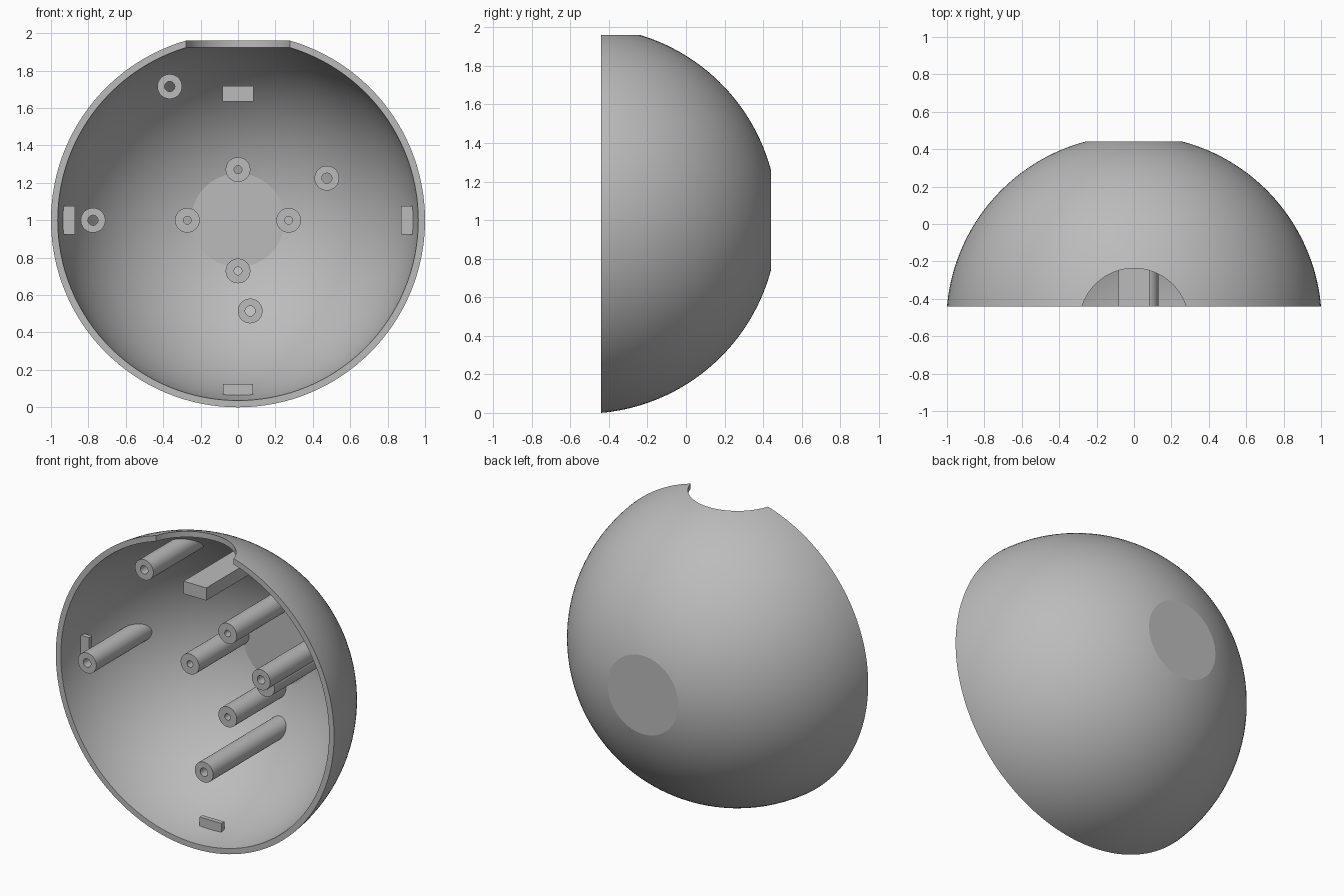
import bpy, bmesh, math
from mathutils import Vector

if "Cube" in bpy.data.objects:
    bpy.data.objects.remove(bpy.data.objects["Cube"])

RIM = -0.442              # y of the open rim
BACK = 0.442              # y of the flat patch on the back
WALL = 0.036
R_OUT = 1.0038
CENTRE = Vector((0, -0.529, 1))

grey = bpy.data.materials.new("light_grey")
grey.use_nodes = True
colour = (0.5, 0.5, 0.5, 1)
grey.diffuse_color = colour
grey.node_tree.nodes["Principled BSDF"].inputs["Base Color"].default_value = colour


def finish(bm, name):
    bmesh.ops.recalc_face_normals(bm, faces=bm.faces)
    mesh = bpy.data.meshes.new(name)
    bm.to_mesh(mesh)
    bm.free()
    mesh.materials.append(grey)
    obj = bpy.data.objects.new(name, mesh)
    bpy.context.collection.objects.link(obj)
    return obj


def activate(obj):
    bpy.ops.object.select_all(action='DESELECT')
    obj.select_set(True)
    bpy.context.view_layer.objects.active = obj


def smooth(obj):
    activate(obj)
    bpy.ops.object.shade_smooth_by_angle(angle=math.radians(10))


def wall_y(x, z):
    """Depth of the middle of the shell wall behind a point."""
    r = R_OUT - WALL / 2
    y = CENTRE.y + math.sqrt(r * r - x * x - (z - CENTRE.z) ** 2)
    return min(y, BACK - WALL / 2)


def arc(radius, back, steps=48):
    """Arc from the rim to the flat patch, as (distance from axis, y)."""
    a0 = math.asin((RIM - CENTRE.y) / radius)
    a1 = math.asin((back - CENTRE.y) / radius)
    angles = [a0 + (a1 - a0) * i / steps for i in range(steps + 1)]
    return [(radius * math.cos(a), CENTRE.y + radius * math.sin(a)) for a in angles]


# Hollow shell, revolved around the front-to-back axis
outer = arc(R_OUT, BACK)
inner = arc(R_OUT - WALL, BACK - WALL)
profile = [(0, BACK)] + outer[::-1] + inner + [(0, BACK - WALL)]
bm = bmesh.new()
verts = [bm.verts.new((r, y, 1)) for r, y in profile]
edges = [bm.edges.new(pair) for pair in zip(verts, verts[1:])]
bmesh.ops.spin(bm, geom=verts + edges, cent=CENTRE, axis=(0, 1, 0),
               angle=math.tau, steps=128, use_duplicate=False)
bmesh.ops.remove_doubles(bm, verts=bm.verts, dist=0.0001)
shell = finish(bm, "shell")

# Round opening through the top
bpy.ops.mesh.primitive_cylinder_add(vertices=96, radius=0.292, depth=0.6,
                                    location=(0, CENTRE.y, 1.95))
cutter = bpy.context.object
cutter.name = "opening_cutter"
cutter.hide_render = True
activate(shell)
cut = shell.modifiers.new("opening", 'BOOLEAN')
cut.operation = 'DIFFERENCE'
cut.solver = 'EXACT'
cut.object = cutter
bpy.ops.object.modifier_apply(modifier=cut.name)
bpy.data.objects.remove(cutter)
smooth(shell)


# Hollow screw posts that run back into the wall
def post(name, x, z, front, hole, radius=0.066, sides=48):
    bm = bmesh.new()

    def ring(r, y=None):
        out = []
        for i in range(sides):
            a = math.tau * i / sides
            px, pz = x + r * math.cos(a), z + r * math.sin(a)
            out.append(bm.verts.new((px, wall_y(px, pz) if y is None else y, pz)))
        return out

    rings = [ring(radius), ring(radius, front), ring(hole, front), ring(hole)]
    for k, a in enumerate(rings):
        b = rings[(k + 1) % 4]
        for i in range(sides):
            j = (i + 1) % sides
            bm.faces.new((a[i], a[j], b[j], b[i]))
    smooth(finish(bm, name))


long_posts = {"upper_right": (-0.365, 1.715), "left": (0.475, 1.225),
              "right": (-0.775, 1.0), "lower": (0.065, 0.515)}
for label, (x, z) in long_posts.items():
    post("long_post_" + label, x, z, RIM, 0.027)
for i, label in enumerate(("left", "top", "right", "bottom")):
    a = math.pi / 2 * i
    post("short_post_" + label, 0.271 * math.cos(a), 1 + 0.271 * math.sin(a),
         RIM + 0.335, 0.021)


# Boxes: the support bar and the four-sided ring of stop tabs
def box(name, x0, x1, y0, y1, z0, z1):
    bm = bmesh.new()
    bmesh.ops.create_cube(bm, size=1)
    for v in bm.verts:
        x = x1 if v.co.x > 0 else x0
        z = z1 if v.co.z > 0 else z0
        back = wall_y(x, z) if y1 is None else y1
        v.co = (x, back if v.co.y > 0 else y0, z)
    return finish(bm, name)


box("support_bar", -0.082, 0.082, RIM, None, 1.635, 1.717)
tab_y = (RIM + 0.16, RIM + 0.19)
box("stop_tab_bottom", -0.079, 0.079, *tab_y, 0.05, 0.125)
box("stop_tab_left", 0.872, 0.95, *tab_y, 0.925, 1.077)
box("stop_tab_right", -0.95, -0.872, *tab_y, 0.925, 1.077)
